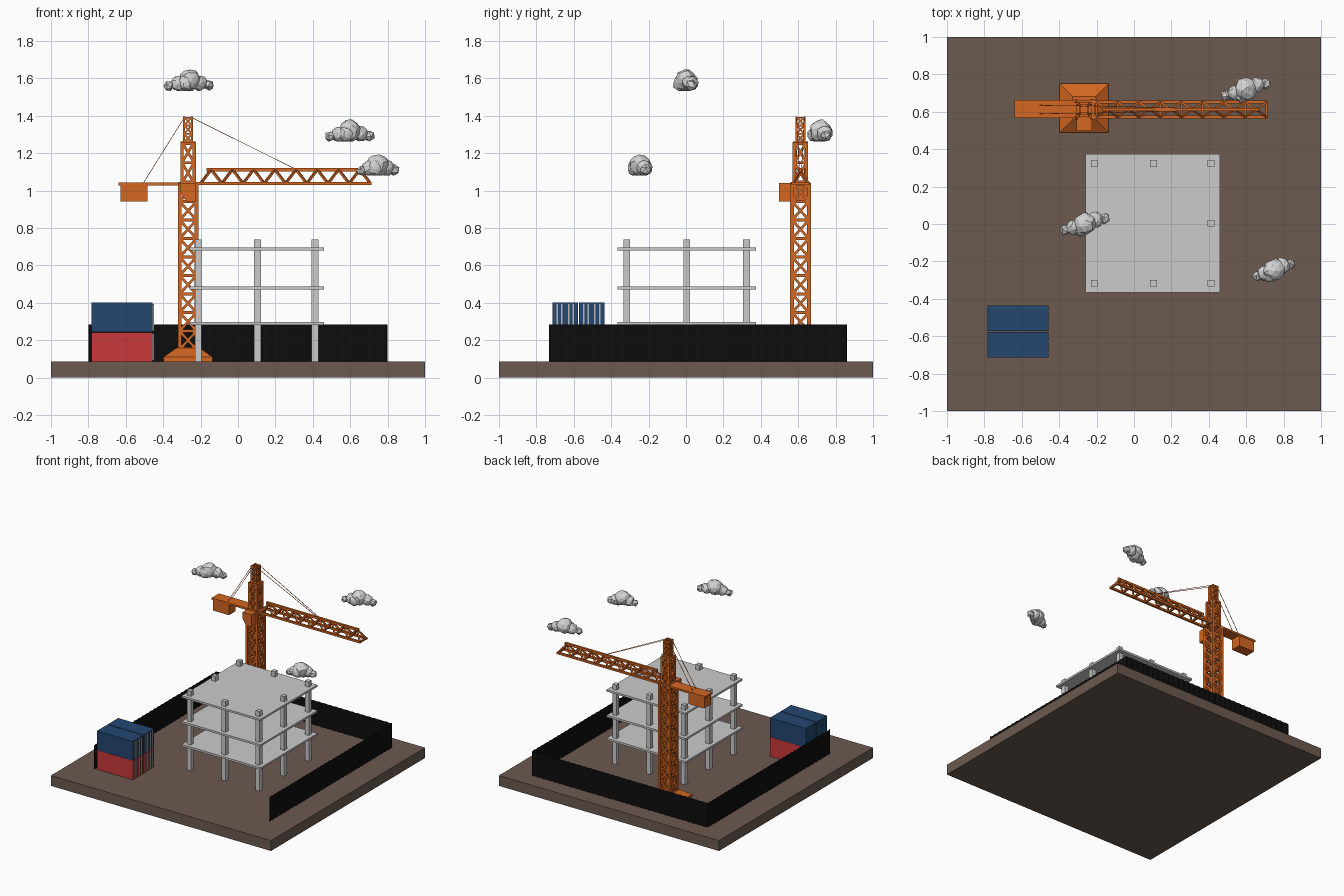
import bpy, bmesh, math, random
from mathutils import Vector, Matrix

if "Cube" in bpy.data.objects:
    bpy.data.objects.remove(bpy.data.objects["Cube"])

random.seed(4)


def material(name, rgb):
    m = bpy.data.materials.new(name)
    m.diffuse_color = (*rgb, 1)
    m.use_nodes = True
    m.node_tree.nodes["Principled BSDF"].inputs["Base Color"].default_value = m.diffuse_color
    return m


SOIL = material("soil_brown", (0.15, 0.103, 0.08))
ORANGE = material("crane_orange", (0.66, 0.135, 0.016))
CONCRETE = material("concrete_grey", (0.6, 0.6, 0.6))
BLUE = material("container_blue", (0.017, 0.063, 0.16))
RED = material("container_red", (0.6, 0.04, 0.043))
BLACK = material("fence_black", (0.004, 0.004, 0.004))
STEEL = material("bar_grey", (0.5, 0.5, 0.52))
CLOUD = material("cloud_white", (0.66, 0.66, 0.66))


def finish(bm, name, mat):
    me = bpy.data.meshes.new(name)
    bm.to_mesh(me)
    bm.free()
    me.materials.append(mat)
    ob = bpy.data.objects.new(name, me)
    bpy.context.collection.objects.link(ob)
    return ob


def add_box(bm, lo, hi):
    lo, hi = Vector(lo), Vector(hi)
    m = Matrix.Translation((lo + hi) / 2) @ Matrix.Diagonal((*(hi - lo), 1))
    return bmesh.ops.create_cube(bm, size=1, matrix=m)["verts"]


def box(name, lo, hi, mat):
    bm = bmesh.new()
    add_box(bm, lo, hi)
    return finish(bm, name, mat)


def beam(bm, a, b, w):
    """Square bar between two points."""
    a, b = Vector(a), Vector(b)
    d = b - a
    m = (Matrix.Translation((a + b) / 2) @ d.to_track_quat('Z', 'Y').to_matrix().to_4x4()
         @ Matrix.Diagonal((w, w, d.length, 1)))
    bmesh.ops.create_cube(bm, size=1, matrix=m)


def taper(bm, verts, top, sx, sy, cx, cy):
    """Pull in the top or bottom vertices of a box."""
    mid = sum(v.co.z for v in verts) / len(verts)
    for v in verts:
        if (v.co.z > mid) == top:
            v.co.x = cx + (v.co.x - cx) * sx
            v.co.y = cy + (v.co.y - cy) * sy


G = 0.085                # ground level
CX, CY = -0.267, 0.612   # crane axis

box("ground_slab", (-1, -1, 0), (1, 1, G), SOIL)


# Corrugated sheet fence on three sides
def fence(name, a, b):
    bm = bmesh.new()
    a, b = Vector(a), Vector(b)
    d = b - a
    side = Vector((-d.y, d.x, 0)).normalized() * 0.003
    n = int(d.length / 0.025)
    prev = None
    for i in range(n + 1):
        p = a + d * i / n + side * (1 if i % 2 else -1)
        cur = [bm.verts.new(p), bm.verts.new(p + Vector((0, 0, 0.2)))]
        if prev:
            bm.faces.new((prev[0], cur[0], cur[1], prev[1]))
        prev = cur
    finish(bm, name, BLACK)


fence("fence_left", (-0.797, 0.857, G), (-0.797, -0.733, G))
fence("fence_back", (0.797, 0.857, G), (-0.797, 0.857, G))
fence("fence_right", (0.797, -0.733, G), (0.797, 0.857, G))

# Building frame: slabs and perimeter columns
for i, z in enumerate((0.281, 0.47, 0.68)):
    box(f"floor_slab_{i}", (-0.258, -0.365, z), (0.46, 0.374, z + 0.016), CONCRETE)
bm = bmesh.new()
for x in (-0.212, 0.104, 0.412):
    for y in (-0.317, 0.004, 0.323):
        if (x, y) != (0.104, 0.004):
            add_box(bm, (x - 0.018, y - 0.018, G), (x + 0.018, y + 0.018, 0.738))
finish(bm, "columns", CONCRETE)

# Stacked containers with door bars on the right end
for j, y in enumerate((-0.713, -0.572)):
    for k, (z, mat, col) in enumerate(((G, RED, "red"), (0.243, BLUE, "blue"))):
        box(f"container_{col}_{j}", (-0.783, y, z), (-0.457, y + 0.135, z + 0.157), mat)
        bm = bmesh.new()
        for t in (0.025, 0.05, 0.085, 0.11):
            add_box(bm, (-0.457, y + t - 0.004, z + 0.006), (-0.449, y + t + 0.004, z + 0.15))
        finish(bm, f"door_bars_{col}_{j}", STEEL)

# Crane foot
bm = bmesh.new()
add_box(bm, (CX - 0.131, 0.489, G), (CX + 0.131, 0.751, 0.11))
v = add_box(bm, (CX - 0.131, 0.489, 0.11), (CX + 0.131, 0.751, 0.158))
taper(bm, v, True, 0.48, 0.48, CX, 0.62)
finish(bm, "crane_foot", ORANGE)


# Lattice tower sections
def lattice(name, z0, z1, width, bays, chord, brace):
    bm = bmesh.new()
    h = width / 2 - chord / 2
    corners = [(CX + sx * h, CY + sy * h) for sx, sy in ((-1, -1), (1, -1), (1, 1), (-1, 1))]
    step = (z1 - z0) / bays
    for i in range(4):
        p, q = corners[i], corners[(i + 1) % 4]
        beam(bm, (*p, z0), (*p, z1), chord)
        for k in range(bays + 1):
            z = z0 + k * step
            zc = min(max(z, z0 + brace / 2), z1 - brace / 2)
            beam(bm, (*p, zc), (*q, zc), brace)
            if k < bays:
                beam(bm, (*p, z), (*q, z + step), brace)
                beam(bm, (*q, z), (*p, z + step), brace)
    finish(bm, name, ORANGE)


lattice("mast", 0.15, 1.04, 0.11, 9, 0.02, 0.014)
lattice("mast_upper", 1.04, 1.258, 0.083, 2, 0.018, 0.014)
lattice("mast_peak", 1.258, 1.393, 0.055, 3, 0.012, 0.009)

# Counter jib deck, counterweight and cab
box("counter_jib", (-0.638, 0.568, 1.028), (-0.21, 0.662, 1.043), ORANGE)
box("counterweight", (-0.627, 0.572, 0.94), (-0.483, 0.658, 1.028), ORANGE)
bm = bmesh.new()
add_box(bm, (CX - 0.04, 0.497, 0.988), (CX + 0.042, 0.558, 1.04))
v = add_box(bm, (CX - 0.04, 0.497, 0.94), (CX + 0.042, 0.558, 0.988))
taper(bm, v, False, 0.6, 1, CX + 0.042, 0.53)
finish(bm, "cab", ORANGE)

# Triangular jib truss
bm = bmesh.new()
X0, STEP, BAYS, ZB, ZT = -0.2, 0.1135, 8, 1.038, 1.112
for s in (-1, 1):
    y = CY + s * 0.04
    beam(bm, (-0.24, y, ZB), (0.715, y, ZB), 0.016)
    for i in range(BAYS):
        xa = X0 + i * STEP
        top = (xa + STEP / 2, CY, ZT)
        beam(bm, (xa, y, ZB), top, 0.012)
        beam(bm, (xa + STEP, y, ZB), top, 0.012)
for i in range(BAYS + 1):
    x = X0 + i * STEP
    beam(bm, (x, CY - 0.04, ZB), (x, CY + 0.04, ZB), 0.012)
beam(bm, (-0.168, CY, ZT), (0.67, CY, ZT), 0.018)
finish(bm, "jib_truss", ORANGE)

# Stay cables
bm = bmesh.new()
for s in (-1, 1):
    beam(bm, (CX - 0.02, CY + s * 0.02, 1.39), (-0.505, CY + s * 0.022, 1.042), 0.003)
    beam(bm, (CX + 0.02, CY + s * 0.02, 1.39), (0.3, CY + s * 0.006, 1.118), 0.003)
finish(bm, "stay_cables", ORANGE)

# Faceted clouds made from clustered spheres
PUFFS = ((0, 0, 0, 0.06), (-0.058, -0.018, -0.018, 0.042), (-0.108, -0.032, -0.03, 0.029),
         (0.055, 0.022, -0.014, 0.043), (0.105, 0.03, -0.026, 0.032), (-0.02, -0.025, -0.015, 0.045))
for n, (c, sx, mirror) in enumerate((((-0.262, 0, 1.588), 1, 1), ((0.748, -0.245, 1.135), 0.8, 1),
                                     ((0.598, 0.72, 1.318), 1, 1))):
    bm = bmesh.new()
    for x, y, z, r in PUFFS:
        m = (Matrix.Translation((c[0] + x * sx, c[1] + y, c[2] + z))
             @ Matrix.Rotation(random.uniform(0, 3), 4, 'Z') @ Matrix.Rotation(random.uniform(0, 3), 4, 'X'))
        puff = bmesh.ops.create_icosphere(bm, subdivisions=2 if r > 0.04 else 1, radius=r, matrix=m)["verts"]
        for v in puff:
            v.co += Vector([random.uniform(-0.08, 0.08) * r for _ in range(3)])
            v.co.z = max(v.co.z, c[2] - 0.056)
    finish(bm, f"cloud_{n}", CLOUD)
